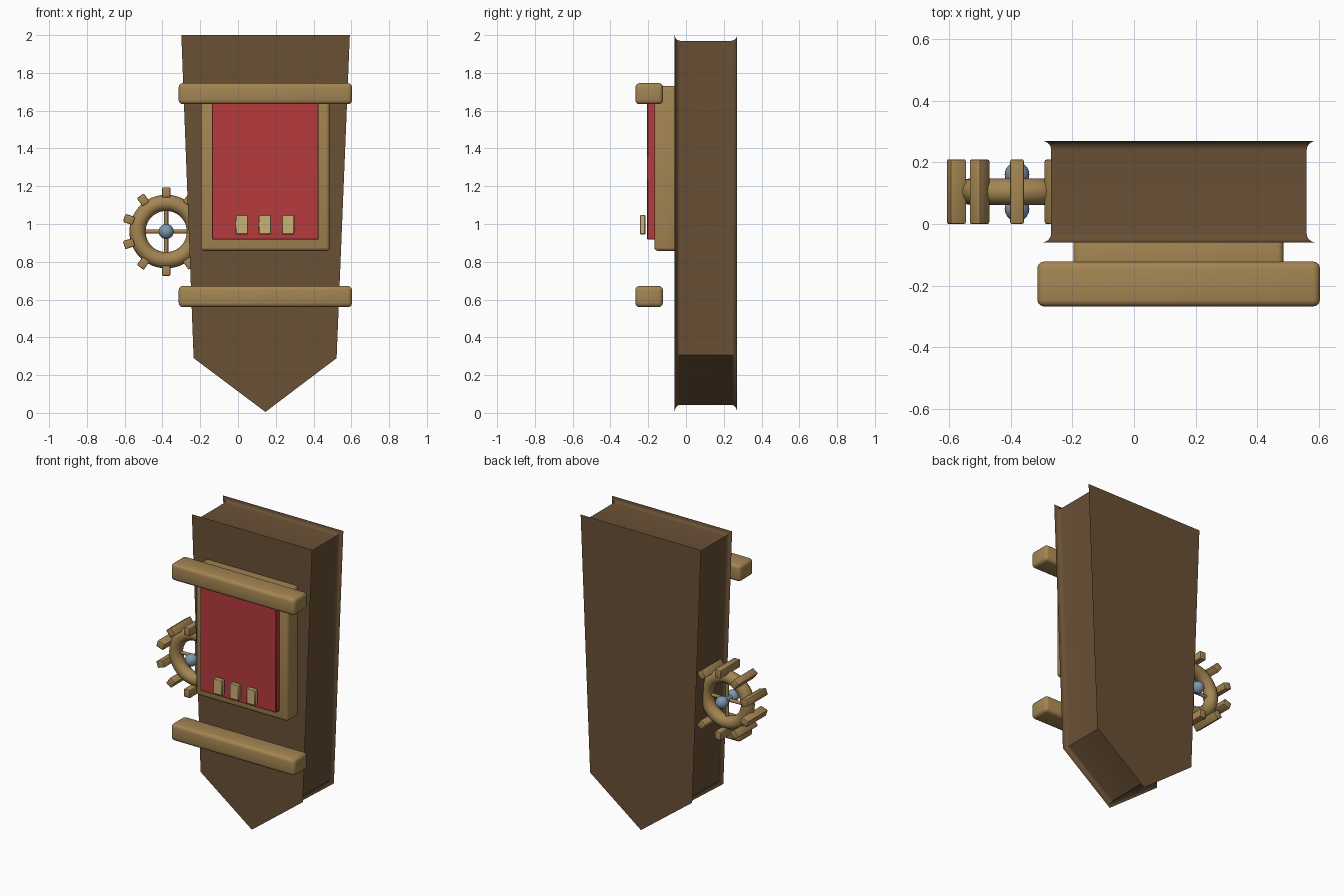
import bpy, bmesh, math
from mathutils import Vector, Matrix

if "Cube" in bpy.data.objects:
    bpy.data.objects.remove(bpy.data.objects["Cube"])


def material(name, rgb):
    m = bpy.data.materials.new(name)
    m.diffuse_color = (*rgb, 1)
    m.use_nodes = True
    m.node_tree.nodes["Principled BSDF"].inputs["Base Color"].default_value = m.diffuse_color
    return m


DARK = material("dark_wood", (0.142, 0.080, 0.036))
LIGHT = material("light_wood", (0.37, 0.235, 0.085))
RED = material("red_cloth", (0.47, 0.042, 0.047))
PALE = material("pale_wood", (0.60, 0.44, 0.18))
STEEL = material("blue_steel", (0.21, 0.31, 0.42))


def finish(name, bm, mat, smooth=True):
    bmesh.ops.recalc_face_normals(bm, faces=bm.faces)
    me = bpy.data.meshes.new(name)
    bm.to_mesh(me)
    bm.free()
    me.materials.append(mat)
    ob = bpy.data.objects.new(name, me)
    bpy.context.collection.objects.link(ob)
    if smooth:
        me.shade_smooth()
        me.set_sharp_from_angle(angle=math.radians(40))
    return ob


def box(name, x, y, z, mat, bevel=0.0, segments=3):
    """Rounded box from (min, max) ranges."""
    bm = bmesh.new()
    bmesh.ops.create_cube(bm, size=1)
    for v in bm.verts:
        for i, (lo, hi) in enumerate((x, y, z)):
            v.co[i] = hi if v.co[i] > 0 else lo
    if bevel:
        bmesh.ops.bevel(bm, geom=bm.edges[:], offset=bevel, segments=segments,
                        profile=0.5, affect='EDGES')
    return finish(name, bm, mat)


def inset(points, d):
    """Move each edge of a counter-clockwise outline inward by d."""
    out = []
    for i, p in enumerate(points):
        a = (p - points[i - 1]).normalized()
        b = (points[(i + 1) % len(points)] - p).normalized()
        na, nb = Vector((-a.y, a.x)), Vector((-b.y, b.x))
        out.append(p + (na + nb) * d / (1 + na.dot(nb)))
    return out


# Pointed body with flaring lips at front and back
outline = [Vector(p) for p in ((-0.30, 2.0), (-0.235, 0.29), (0.145, 0.005),
                               (0.522, 0.29), (0.592, 2.0))]
LIP, FRONT, BACK = 0.03, -0.06, 0.27
lip = [(LIP * math.sin(t), LIP * (1 - math.cos(t)))
       for t in (i * math.pi / 12 for i in range(7))]
stations = [(FRONT + dy, d) for d, dy in lip] + [(BACK - dy, d) for d, dy in reversed(lip)]
bm = bmesh.new()
rings = [[bm.verts.new((p.x, y, p.y)) for p in inset(outline, d)] for y, d in stations]
for r0, r1 in zip(rings, rings[1:]):
    for i in range(5):
        j = (i + 1) % 5
        bm.faces.new((r0[i], r0[j], r1[j], r1[i]))
bm.faces.new(rings[0])
bm.faces.new(rings[-1])
finish("body", bm, DARK)

# Framed panel with three tiles
box("panel_frame", (-0.197, 0.485), (-0.168, -0.04), (0.858, 1.73), LIGHT, 0.018)
box("red_panel", (-0.138, 0.427), (-0.206, -0.16), (0.917, 1.673), RED, 0.004, 1)
for i, x in enumerate((0.02, 0.142, 0.265)):
    box(f"tile_{i + 1}", (x - 0.033, x + 0.033), (-0.244, -0.215), (0.945, 1.048),
        PALE, 0.004, 1)

# Cross bars
for name, z in (("upper_bar", 1.69), ("lower_bar", 0.616)):
    box(name, (-0.314, 0.604), (-0.268, -0.122), (z - 0.056, z + 0.056), LIGHT, 0.022)

# Wheel on the side: ring, spokes, axle, paddles
CENTRE = Vector((-0.38, 0.105, 0.96))
bpy.ops.mesh.primitive_torus_add(major_radius=0.152, minor_radius=0.043, major_segments=48,
                                 minor_segments=16, location=CENTRE,
                                 rotation=(math.pi / 2, 0, 0))
ring = bpy.context.object
ring.name = "wheel_ring"
ring.data.materials.append(LIGHT)
ring.data.shade_smooth()


def rod(bm, radius, length, matrix):
    bmesh.ops.create_cone(bm, cap_ends=True, segments=12, radius1=radius, radius2=radius,
                          depth=length, matrix=matrix)


bm = bmesh.new()
for axis_angle in (0, math.pi / 2):
    rod(bm, 0.011, 0.30, Matrix.Translation(CENTRE) @ Matrix.Rotation(axis_angle, 4, 'Y'))
finish("wheel_spokes", bm, LIGHT)

bm = bmesh.new()
rod(bm, 0.024, 0.12, Matrix.Translation(CENTRE) @ Matrix.Rotation(math.pi / 2, 4, 'X'))
for dy in (-0.056, 0.056):
    bmesh.ops.create_uvsphere(bm, u_segments=20, v_segments=12, radius=0.04,
                              matrix=Matrix.Translation(CENTRE + Vector((0, dy, 0))))
finish("wheel_axle", bm, STEEL)

for i in range(10):
    paddle = box(f"paddle_{i + 1}", (-0.0225, 0.0225), (-0.105, 0.105), (0.18, 0.234),
                 LIGHT, 0.006, 2)
    paddle.matrix_world = Matrix.Translation(CENTRE) @ Matrix.Rotation(i * math.pi / 5, 4, 'Y')
